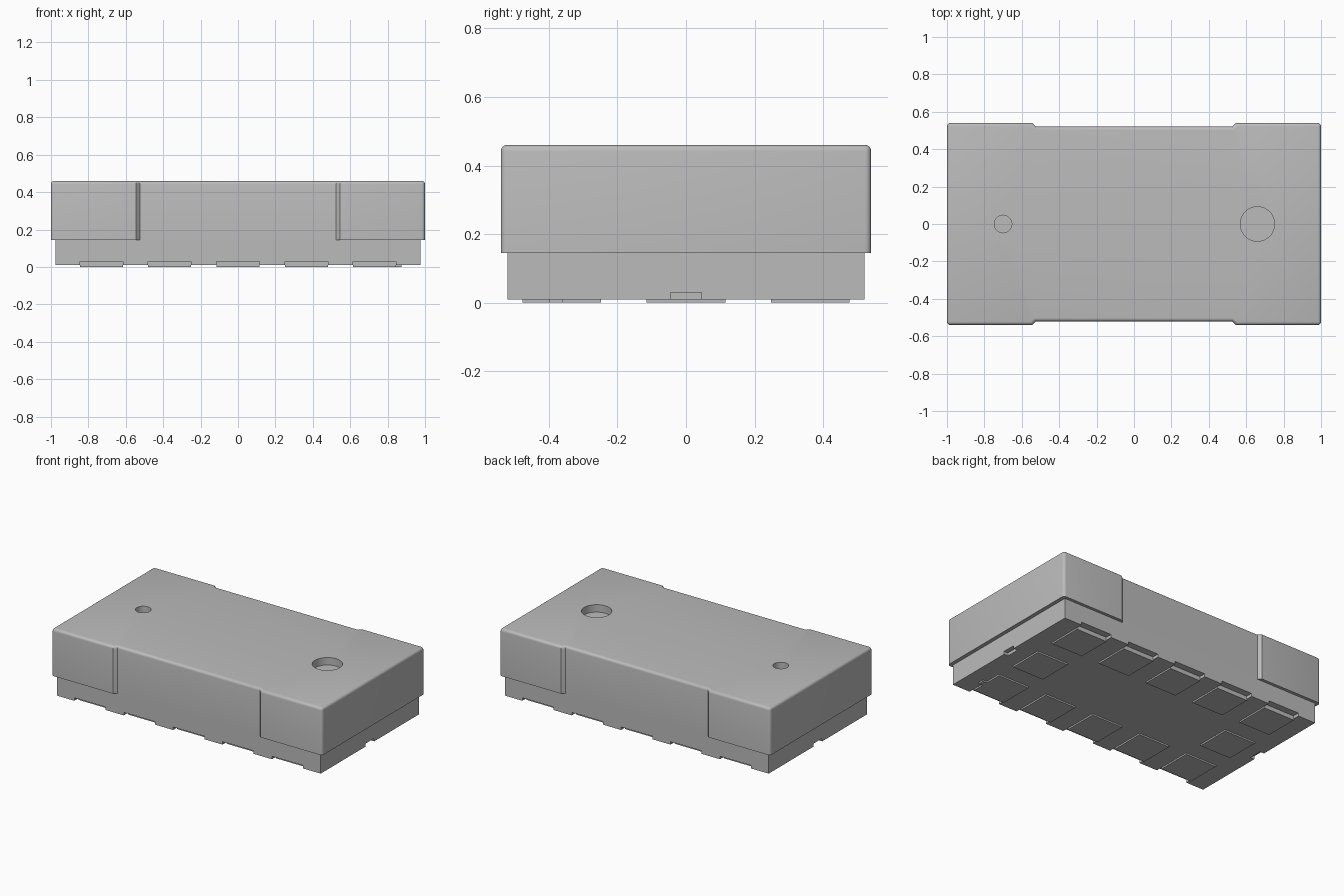
import bpy, bmesh
from mathutils import Matrix, Vector

old = bpy.data.objects.get("Cube")
if old:
    bpy.data.objects.remove(old, do_unlink=True)

GREY = (0.5, 0.5, 0.5, 1)
mat = bpy.data.materials.new("plain grey")
mat.use_nodes = True
mat.diffuse_color = GREY
mat.node_tree.nodes["Principled BSDF"].inputs["Base Color"].default_value = GREY


def add_object(name, bm):
    bmesh.ops.recalc_face_normals(bm, faces=bm.faces)
    mesh = bpy.data.meshes.new(name)
    bm.to_mesh(mesh)
    bm.free()
    mesh.materials.append(mat)
    obj = bpy.data.objects.new(name, mesh)
    bpy.context.collection.objects.link(obj)
    return obj


def box_into(bm, lo, hi):
    lo, hi = Vector(lo), Vector(hi)
    m = Matrix.Translation((lo + hi) / 2) @ Matrix.Diagonal((*(hi - lo), 1))
    bmesh.ops.create_cube(bm, size=1, matrix=m)


def cut(obj, cutter):
    cutter.hide_render = True
    cutter.hide_set(True)
    mod = obj.modifiers.new("cut", 'BOOLEAN')
    mod.operation = 'DIFFERENCE'
    mod.solver = 'EXACT'
    mod.object = cutter
    bpy.context.view_layer.objects.active = obj
    bpy.ops.object.modifier_apply(modifier=mod.name)
    bpy.data.objects.remove(cutter, do_unlink=True)


BASE_X, BASE_Y, BASE_Z, STEP_Z, TOP_Z = 0.975, 0.52, 0.01, 0.145, 0.46
PAD_X = [-0.73, -0.365, 0, 0.365, 0.73]
HALF = 0.115

# Cap: waisted outline extruded up, with rounded rim and corners
quarter = [(1, 0.54), (0.545, 0.54), (0.525, BASE_Y)]
outline = quarter + [(-x, y) for x, y in reversed(quarter)]
outline += [(-x, -y) for x, y in outline]
bm = bmesh.new()
face = bm.faces.new([bm.verts.new((x, y, STEP_Z)) for x, y in outline])
ext = bmesh.ops.extrude_face_region(bm, geom=[face], use_keep_orig=True)
bmesh.ops.translate(bm, vec=(0, 0, TOP_Z - STEP_Z),
                    verts=[v for v in ext["geom"] if isinstance(v, bmesh.types.BMVert)])
rim = [e for e in bm.edges
       if all(v.co.z > 0.4 for v in e.verts) or all(abs(v.co.x) > 0.99 for v in e.verts)
       and abs(e.verts[0].co.z - e.verts[1].co.z) > 0.1]
bmesh.ops.recalc_face_normals(bm, faces=bm.faces)
bmesh.ops.bevel(bm, geom=rim, offset=0.018, segments=4, profile=0.5,
                affect='EDGES', clamp_overlap=False)
cap = add_object("cap", bm)

# Round blind holes in the top of the cap
depth = 0.05
bm = bmesh.new()
for x, radius in ((-0.7, 0.047), (0.66, 0.092)):
    bmesh.ops.create_cone(bm, cap_ends=True, segments=32, radius1=radius, radius2=radius,
                          depth=2 * depth, matrix=Matrix.Translation((x, 0, TOP_Z)))
cut(cap, add_object("hole_cutter", bm))

# Base block with shallow notches along its lower edges
bm = bmesh.new()
box_into(bm, (-BASE_X, -BASE_Y, BASE_Z), (BASE_X, BASE_Y, STEP_Z))
base = add_object("base", bm)
bm = bmesh.new()
for s in (-1, 1):
    for x in PAD_X:
        y0, y1 = sorted((s * 0.475, s * 0.6))
        box_into(bm, (x - HALF, y0, -0.05), (x + HALF, y1, 0.03))
    x0, x1 = sorted((s * 0.945, s * 1.1))
    box_into(bm, (x0, -0.045, -0.05), (x1, 0.045, 0.03))
cut(base, add_object("notch_cutter", bm))

# Contact pads under the base: two long rows and one at each end
bm = bmesh.new()
spots = [(x, s * 0.3625) for x in PAD_X for s in (-1, 1)] + [(-0.73, 0), (0.73, 0)]
for x, y in spots:
    box_into(bm, (x - HALF, y - HALF, 0), (x + HALF, y + HALF, BASE_Z))
add_object("contact_pads", bm)

# Small marker tab beside the first pad
bm = bmesh.new()
box_into(bm, (0.845, -0.4, 0), (0.875, -0.36, BASE_Z))
add_object("marker_tab", bm)

# Smooth the rounded edges, keep the corners sharp
bpy.ops.object.select_all(action='DESELECT')
cap.select_set(True)
bpy.context.view_layer.objects.active = cap
bpy.ops.object.shade_smooth_by_angle(angle=0.6)
